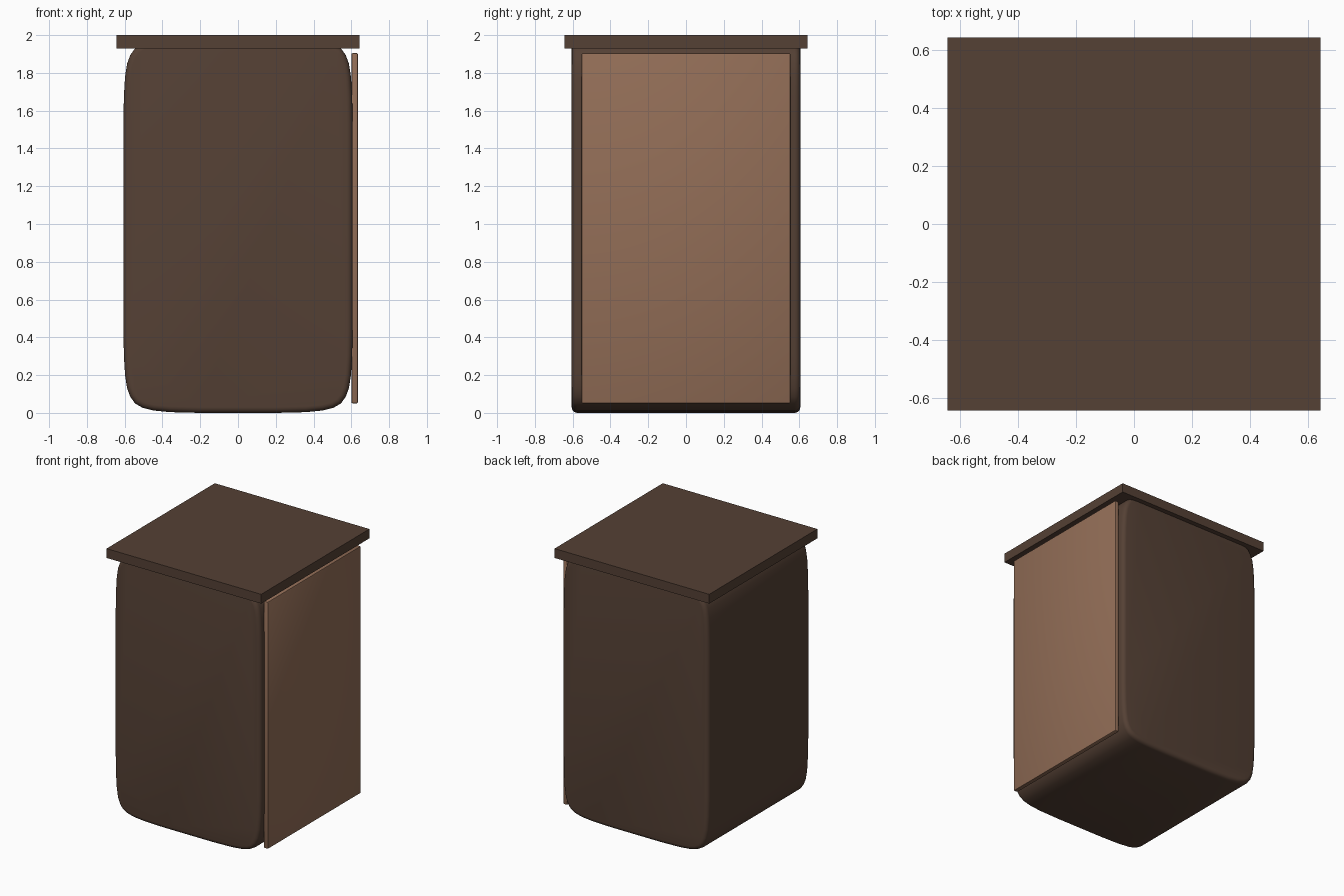
import bpy
import bmesh

if "Cube" in bpy.data.objects:
    bpy.data.objects.remove(bpy.data.objects["Cube"])


def material(name, rgb):
    mat = bpy.data.materials.new(name)
    mat.diffuse_color = (*rgb, 1)
    mat.use_nodes = True
    mat.node_tree.nodes["Principled BSDF"].inputs["Base Color"].default_value = mat.diffuse_color
    return mat


dark_wood = material("dark_wood", (0.09, 0.052, 0.035))
light_wood = material("light_wood", (0.29, 0.155, 0.095))


def finish(bm, name, mat):
    bmesh.ops.recalc_face_normals(bm, faces=bm.faces)
    mesh = bpy.data.meshes.new(name)
    bm.to_mesh(mesh)
    bm.free()
    obj = bpy.data.objects.new(name, mesh)
    bpy.context.collection.objects.link(obj)
    mesh.materials.append(mat)
    bpy.ops.object.select_all(action='DESELECT')
    obj.select_set(True)
    bpy.context.view_layer.objects.active = obj
    bpy.ops.object.shade_smooth_by_angle()
    return obj


def box(name, lo, hi, bevel, mat):
    bm = bmesh.new()
    bmesh.ops.create_cube(bm, size=1)
    for v in bm.verts:
        v.co = [lo[i] + (v.co[i] + 0.5) * (hi[i] - lo[i]) for i in range(3)]
    if bevel:
        bmesh.ops.bevel(bm, geom=bm.edges[:], offset=bevel, segments=2,
                        profile=0.5, affect='EDGES')
    return finish(bm, name, mat)


# Body: soft-cornered profile in x/z, mirrored and extruded along y
TOP, DEPTH = 1.98, 0.605
quarter = [(0.20, 0.0), (0.36, 0.004), (0.45, 0.013), (0.505, 0.027),
           (0.545, 0.05), (0.570, 0.085), (0.587, 0.13), (0.598, 0.20),
           (0.604, 0.30), (0.607, 0.45)]
right = quarter + [(x, TOP - z) for x, z in reversed(quarter)]
profile = right + [(-x, z) for x, z in reversed(right)]

bm = bmesh.new()
face = bm.faces.new([bm.verts.new((x, -DEPTH, z)) for x, z in profile])
rim = list(face.edges)
ext = bmesh.ops.extrude_face_region(bm, geom=[face], use_keep_orig=True)
moved = [g for g in ext["geom"] if isinstance(g, bmesh.types.BMVert)]
bmesh.ops.translate(bm, verts=moved, vec=(0, 2 * DEPTH, 0))
rim += [g for g in ext["geom"] if isinstance(g, bmesh.types.BMEdge)]
bmesh.ops.recalc_face_normals(bm, faces=bm.faces)
bmesh.ops.bevel(bm, geom=rim, offset=0.03, segments=4, profile=0.5,
                affect='EDGES', clamp_overlap=True)
finish(bm, "cabinet_body", dark_wood)

# Overhanging flat top
box("top_board", (-0.642, -0.642, 1.93), (0.642, 0.642, 2.0), 0, dark_wood)

# Door on the right side
box("door_panel", (0.60, -0.553, 0.05), (0.635, 0.553, 1.905), 0.008, light_wood)
